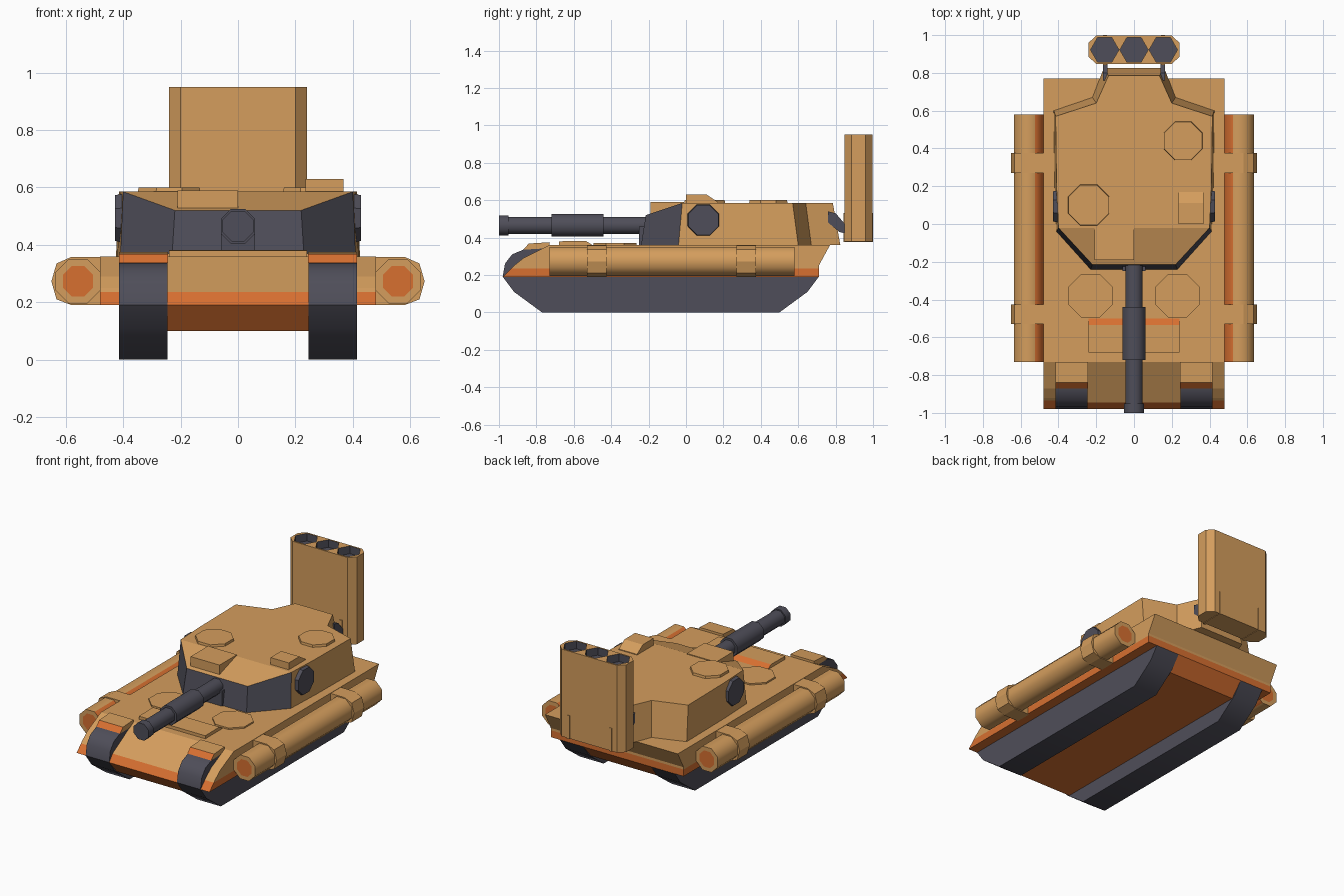
import bpy, bmesh, math
from mathutils import Vector

if "Cube" in bpy.data.objects:
    bpy.data.objects.remove(bpy.data.objects["Cube"])

TAN, ORANGE, DARK = 0, 1, 2
MATS = []
for mat_name, col in (("sand_tan", (0.66, 0.34, 0.11)), ("burnt_orange", (0.68, 0.16, 0.03)),
                      ("dark_grey", (0.078, 0.076, 0.10))):
    m = bpy.data.materials.new(mat_name)
    m.diffuse_color = (*col, 1)
    m.use_nodes = True
    m.node_tree.nodes["Principled BSDF"].inputs["Base Color"].default_value = m.diffuse_color
    MATS.append(m)


def finish(name, bm, paint=TAN, smooth=None):
    """Turn a bmesh into an object; paint is a slot or a rule on faces."""
    bmesh.ops.recalc_face_normals(bm, faces=bm.faces)
    bm.normal_update()
    for f in bm.faces:
        f.material_index = paint(f) if callable(paint) else paint
    me = bpy.data.meshes.new(name)
    bm.to_mesh(me)
    bm.free()
    for m in MATS:
        me.materials.append(m)
    ob = bpy.data.objects.new(name, me)
    bpy.context.collection.objects.link(ob)
    if smooth:
        bpy.ops.object.select_all(action='DESELECT')
        ob.select_set(True)
        bpy.context.view_layer.objects.active = ob
        bpy.ops.object.shade_smooth_by_angle(angle=math.radians(smooth))
    return ob


def prism_bm(pts, axis, lo, hi, hi_scale=1.0):
    """Extrude a 2D profile along an axis, optionally tapering to the hi end."""
    bm = bmesh.new()
    cx = sum(p[0] for p in pts) / len(pts)
    cy = sum(p[1] for p in pts) / len(pts)
    rings = []
    for d, s in ((lo, 1.0), (hi, hi_scale)):
        ring = []
        for a, b in pts:
            co = [cx + (a - cx) * s, cy + (b - cy) * s]
            co.insert("xyz".index(axis), d)
            ring.append(bm.verts.new(co))
        rings.append(ring)
    n = len(pts)
    for i in range(n):
        j = (i + 1) % n
        bm.faces.new((rings[0][i], rings[0][j], rings[1][j], rings[1][i]))
    bm.faces.new(rings[0])
    bm.faces.new(rings[1])
    return bm


def prism(name, pts, axis, lo, hi, paint=TAN, smooth=None, hi_scale=1.0):
    return finish(name, prism_bm(pts, axis, lo, hi, hi_scale), paint, smooth)


def rect(a0, a1, b0, b1):
    return [(a0, b0), (a1, b0), (a1, b1), (a0, b1)]


def ngon(cx, cy, r, n=8, turn=0.5):
    return [(cx + r * math.cos((i + turn) * math.tau / n),
             cy + r * math.sin((i + turn) * math.tau / n)) for i in range(n)]


# ---- hull: tan with an orange band round the bottom
def hull_part(name, pts, lo, hi):
    bm = prism_bm(pts, "x", lo, hi)
    bmesh.ops.bisect_plane(bm, geom=bm.verts[:] + bm.edges[:] + bm.faces[:],
                           plane_co=(0, 0, 0.235), plane_no=(0, 0, 1))
    return finish(name, bm, lambda f: ORANGE if f.calc_center_median().z < 0.235 else TAN)


REAR = [(0.77, 0.36), (0.71, 0.25), (0.71, 0.19)]
hull_part("hull_center", [(-0.98, 0.19), (-0.945, 0.235), (-0.73, 0.36)] + REAR
          + [(0.63, 0.10), (-0.90, 0.10)], -0.245, 0.245)

for s, side in ((1, "right"), (-1, "left")):
    hull_part(side + "_fender", [(-0.98, 0.19), (-0.92, 0.25), (-0.87, 0.29), (-0.73, 0.36)] + REAR,
              s * 0.41, s * 0.48)
    hull_part(side + "_track_cover", [(-0.74, 0.19), (-0.74, 0.36)] + REAR, s * 0.245, s * 0.41)
    prism(side + "_track", [(-0.77, 0), (0.50, 0), (0.65, 0.11), (0.71, 0.19), (-0.70, 0.345),
                            (-0.87, 0.335), (-0.93, 0.31), (-0.968, 0.26), (-0.98, 0.19),
                            (-0.92, 0.11)], "x", s * 0.245, s * 0.415, DARK, 45)
    # flap over the front of the track, orange at its leading edge
    prism(side + "_track_flap", [(-0.87, 0.337), (-0.84, 0.368), (-0.73, 0.375), (-0.73, 0.337)],
          "x", s * 0.243, s * 0.415, lambda f: ORANGE if f.normal.y < -0.4 else TAN)

    # side tube with orange inner half and orange end caps
    cx, cz = s * 0.5575, 0.273
    bm = prism_bm(ngon(cx, cz, 0.084), "y", -0.73, 0.58)
    ends = [f for f in bm.faces if len(f.verts) == 8]
    bmesh.ops.recalc_face_normals(bm, faces=bm.faces)
    bmesh.ops.inset_individual(bm, faces=ends, thickness=0.027, depth=0)

    def tube_paint(f, s=s):
        if abs(f.normal.y) > 0.5:
            return ORANGE if len(f.verts) == 8 else TAN
        return ORANGE if f.normal.x * s < -0.5 else TAN
    finish(side + "_tube", bm, tube_paint, 50)
    for k, y in enumerate((-0.53, 0.27)):
        prism(f"{side}_tube_clamp_{k + 1}",
              [(s * x, z) for x, z in ((0.47, 0.358), (0.58, 0.358), (0.632, 0.335), (0.65, 0.273),
                                       (0.632, 0.21), (0.58, 0.19), (0.47, 0.19))],
              "y", y, y + 0.105)
    prism(side + "_hull_hatch", ngon(s * 0.23, -0.38, 0.125), "z", 0.35, 0.37)

# front deck box with an orange rear slope
prism("deck_box", [(-0.68, 0.35), (-0.68, 0.38), (-0.535, 0.382), (-0.50, 0.36), (-0.50, 0.35)],
      "x", -0.24, 0.24, lambda f: ORANGE if f.normal.y > 0.3 and f.normal.z > 0.3 else TAN)

# ---- turret: lofted outline, dark front faces, sloping front roof
LOW = [(0.23, -0.24, 0.36), (0.41, -0.04, 0.36), (0.42, 0.20, 0.36), (0.425, 0.60, 0.36),
       (0.22, 0.67, 0.36), (0.16, 0.825, 0.36)]
TOP = [(0.22, -0.215, 0.52), (0.40, -0.02, 0.585), (0.41, 0.20, 0.585), (0.415, 0.57, 0.585),
       (0.20, 0.64, 0.585), (0.135, 0.785, 0.585)]
bm = bmesh.new()
low, top = [[bm.verts.new(p) for p in h] + [bm.verts.new((-x, y, z)) for x, y, z in reversed(h)]
            for h in (LOW, TOP)]
for i in range(12):
    j = (i + 1) % 12
    bm.faces.new((low[i], low[j], top[j], top[i]))
bm.faces.new(low)
bm.faces.new((top[0], top[1], top[10], top[11]))
bm.faces.new(top[1:11])
finish("turret", bm, lambda f: DARK if f.normal.y < -0.4 and f.normal.z < 0.5 else TAN)

# turret roof details
prism("roof_front_box", rect(-0.21, 0.0, -0.19, -0.01), "z", 0.50, 0.59)
prism("roof_sight", [(0.0, 0.57), (0.0, 0.63), (0.11, 0.63), (0.17, 0.59), (0.17, 0.57)],
      "x", 0.235, 0.367)
prism("roof_hatch_left", ngon(-0.24, 0.10, 0.12), "z", 0.57, 0.60, hi_scale=0.96)
prism("roof_hatch_right", ngon(0.26, 0.44, 0.113), "z", 0.57, 0.60, hi_scale=0.96)
for s, side in ((1, "right"), (-1, "left")):
    prism(side + "_turret_disc", ngon(0.093, 0.493, 0.096), "x", s * 0.38, s * 0.428, DARK,
          hi_scale=0.9)

# ---- gun
prism("gun_mount", rect(-0.06, 0.06, 0.36, 0.46), "y", -0.25, -0.15, DARK)
for part, y0, y1, r in (("muzzle", -1.0, -0.95, 0.058), ("barrel", -0.95, -0.20, 0.050),
                        ("sleeve", -0.72, -0.44, 0.065)):
    prism("gun_" + part, ngon(0, 0.465, r), "y", y0, y1, DARK, 50)

# ---- missile pod behind the turret, with three hexagonal wells in its top
pod = prism("missile_pod", [(-0.24, 0.885), (-0.20, 0.847), (0.20, 0.847), (0.24, 0.885),
                            (0.24, 0.96), (0.20, 0.997), (-0.20, 0.997), (-0.24, 0.96)],
            "z", 0.38, 0.95)
for k in (-1, 0, 1):
    well = prism(f"well_cutter_{k + 2}", ngon(k * 0.155, 0.922, 0.075, 6, 0), "z", 0.90, 1.0, DARK)
    well.hide_render = True
    well.hide_viewport = True
    cut = pod.modifiers.new("well", 'BOOLEAN')
    cut.operation = 'DIFFERENCE'
    cut.solver = 'EXACT'
    cut.object = well
for s, side in ((1, "right"), (-1, "left")):
    prism(side + "_pod_arm", [(0.76, 0.54), (0.80, 0.53), (0.86, 0.46), (0.86, 0.42), (0.82, 0.43),
                              (0.76, 0.48)], "x", s * 0.14, s * 0.165, DARK)
    # thin strap wrapping under the pod
    prism(side + "_pod_strap", rect(0.841, 1.0, 0.377, 0.53), "x", s * 0.142, s * 0.163)
